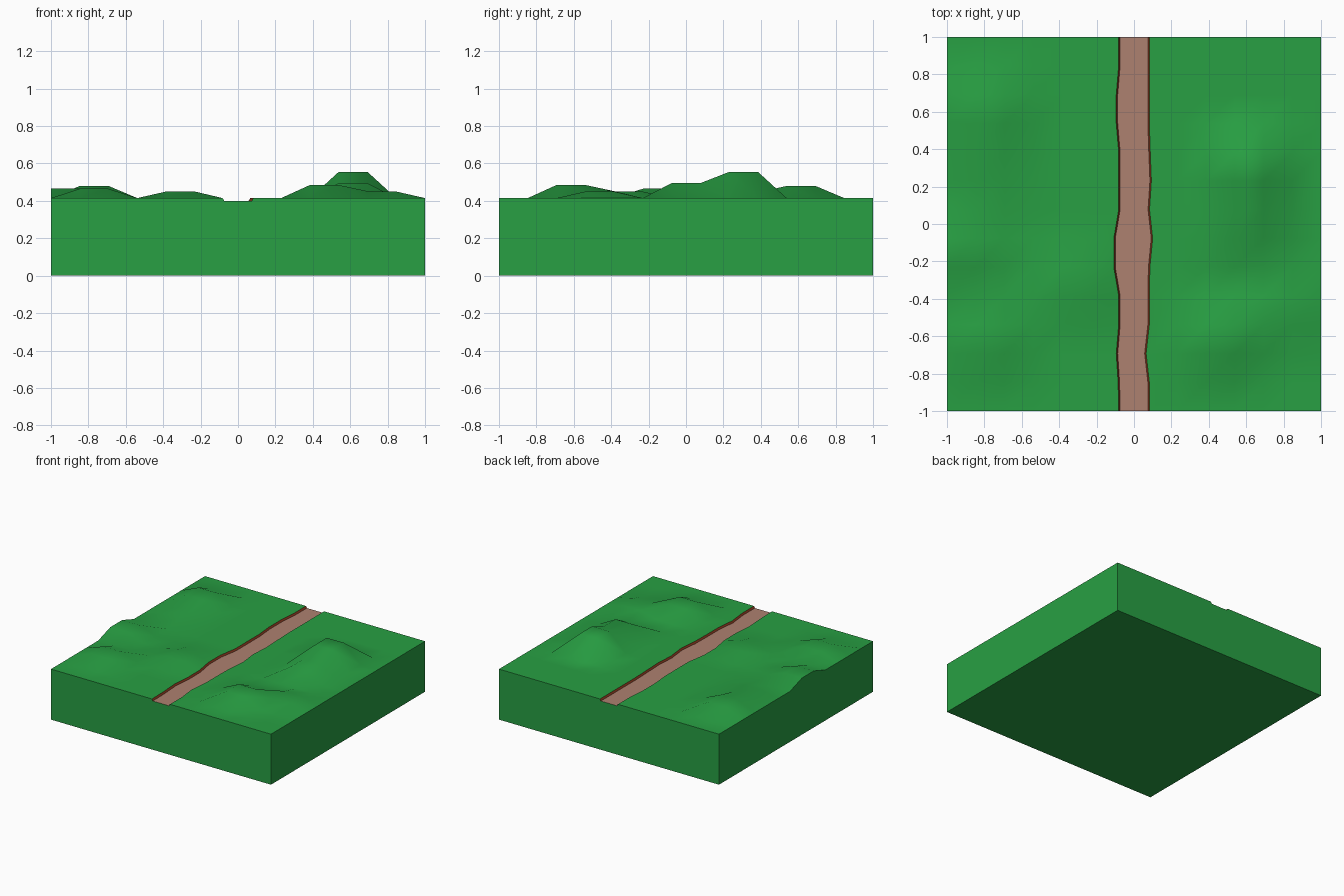
import bpy, bmesh, math

if "Cube" in bpy.data.objects:
    bpy.data.objects.remove(bpy.data.objects["Cube"])

N = 13                      # cells per side
S = 2 / N
BASE, FLOOR = 0.415, 0.40

# Hills as blocks of grid points: (i0, i1, j0, j1, height)
HILLS = [
    (10, 11, 8, 9, 0.14), (10, 11, 6, 7, 0.08),      # main hill
    (9, 10, 2, 3, 0.07), (11, 11, 3, 4, 0.037),      # front right hill
    (12, 12, 3, 4, 0.035),
    (1, 2, 10, 11, 0.065), (1, 2, 8, 9, 0.03),       # back left hill
    (0, 1, 5, 6, 0.05), (1, 2, 2, 3, 0.05),          # left rim, front left hill
    (4, 5, 4, 5, 0.035),                             # low hill by the path
]

# Path edge wobble per row
LEFT = {1: -.085, 2: -.095, 5: -.108, 6: -.108, 10: -.095, 11: -.095}
RIGHT = {2: .065, 5: .085, 6: .1, 7: .083, 8: .093, 9: .087}


def height(i, j):
    return BASE + max([h for a, b, c, d, h in HILLS if a <= i <= b and c <= j <= d] + [0])


def material(name, col):
    m = bpy.data.materials.new(name)
    m.diffuse_color = (*col, 1)
    m.use_nodes = True
    m.node_tree.nodes["Principled BSDF"].inputs["Base Color"].default_value = m.diffuse_color
    return m


GREEN = material("grass", (0.021, 0.35, 0.056))
TAN = material("dirt", (0.42, 0.22, 0.16))
RED = material("bank", (0.27, 0.045, 0.015))


def row(j):
    """One cross-section of the tile: grass, bank, path floor, bank, grass."""
    y = -1 + j * S
    l, r = LEFT.get(j, -.082), RIGHT.get(j, .082)
    pts = [(-1 + i * S, y, height(i, j)) for i in range(6)]
    pts += [(l, y, BASE), (l + .008, y, FLOOR), (r - .008, y, FLOOR), (r, y, BASE)]
    pts += [(-1 + i * S, y, height(i, j)) for i in range(8, N + 1)]
    return pts


ROWS = [row(j) for j in range(N + 1)]


def finish(bm, name, mats):
    bmesh.ops.remove_doubles(bm, verts=bm.verts, dist=1e-5)
    me = bpy.data.meshes.new(name)
    bm.to_mesh(me)
    bm.free()
    for m in mats:
        me.materials.append(m)
    ob = bpy.data.objects.new(name, me)
    bpy.context.collection.objects.link(ob)
    bpy.ops.object.select_all(action='DESELECT')
    ob.select_set(True)
    bpy.context.view_layer.objects.active = ob
    bpy.ops.object.shade_smooth_by_angle(angle=math.radians(60))


def face(bm, pts, mat=0):
    f = bm.faces.new([bm.verts.new(p) for p in pts])
    f.material_index = mat


def strips(bm, cols, mat=0):
    for a, b in zip(ROWS, ROWS[1:]):
        for k in cols:
            face(bm, (a[k], a[k + 1], b[k + 1], b[k]), mat)


# Grass block: top surface, four walls, underside
bm = bmesh.new()
last = len(ROWS[0]) - 1
strips(bm, [k for k in range(last) if k not in (6, 7, 8)])


def wall(bm, edge):
    for p, q in zip(edge, edge[1:]):
        face(bm, ((p[0], p[1], 0), (q[0], q[1], 0), q, p))


wall(bm, ROWS[0])
wall(bm, [r[last] for r in ROWS])
wall(bm, ROWS[-1][::-1])
wall(bm, [r[0] for r in ROWS][::-1])
rim = ROWS[0] + [r[last] for r in ROWS[1:]] + ROWS[-1][-2::-1] + [r[0] for r in ROWS[-2:0:-1]]
face(bm, [(p[0], p[1], 0) for p in reversed(rim)])
finish(bm, "grass_block", [GREEN])

# Sunken path with thin red banks
bm = bmesh.new()
strips(bm, [7], 0)
strips(bm, [6, 8], 1)
finish(bm, "dirt_path", [TAN, RED])
